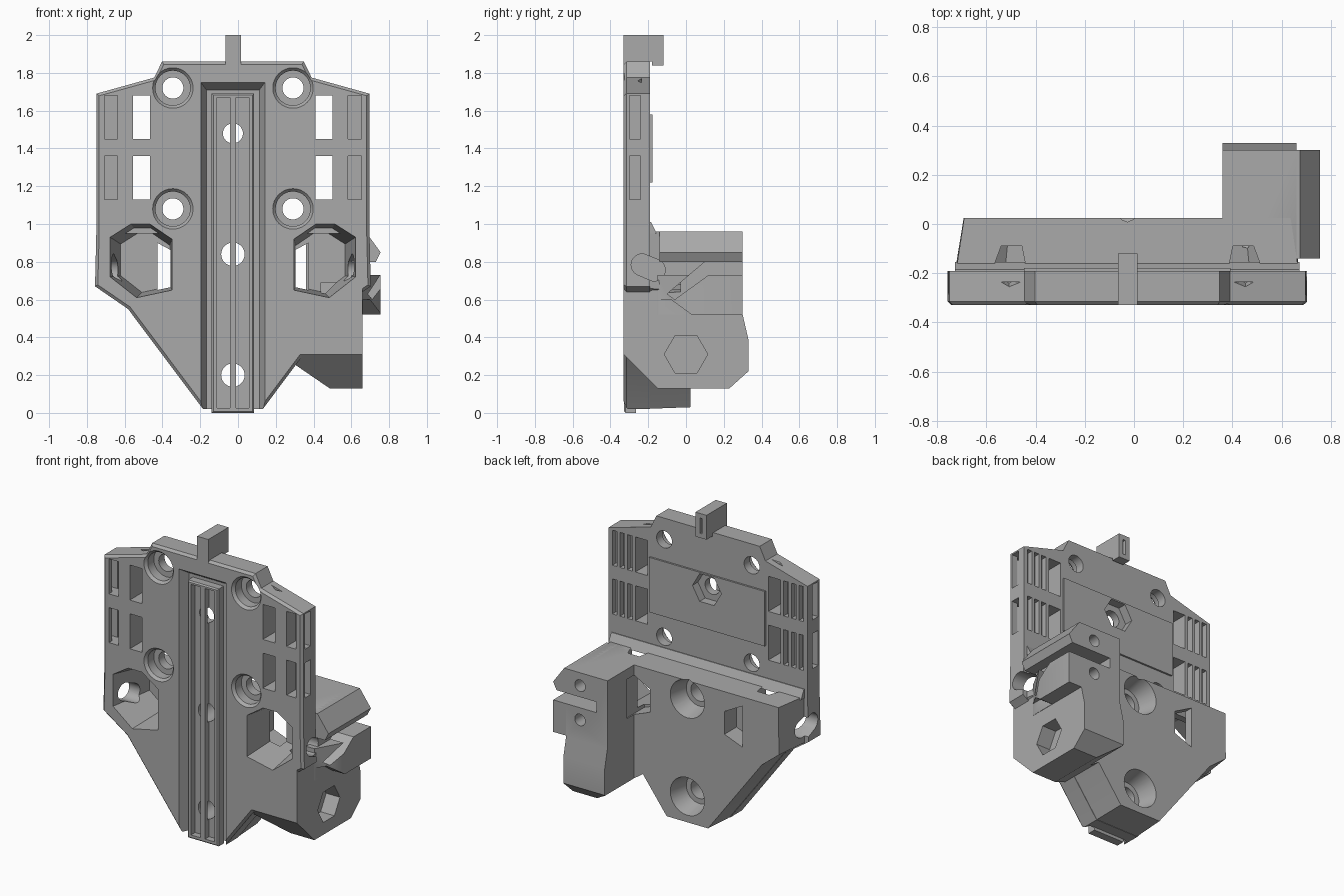
import bpy
import bmesh
from math import cos, sin, pi, radians

CX = -0.027            # mirror line of the bracket
FRONT, BACK = -0.33, -0.19

cube = bpy.data.objects.get("Cube")
if cube:
    bpy.data.objects.remove(cube)

grey = bpy.data.materials.new("plain grey")
grey.use_nodes = True
grey.diffuse_color = (0.4, 0.4, 0.4, 1)
grey.node_tree.nodes["Principled BSDF"].inputs["Base Color"].default_value = (0.4, 0.4, 0.4, 1)


def place(axis, p, d):
    return {"x": (d, p[0], p[1]), "y": (p[0], d, p[1]), "z": (p[0], p[1], d)}[axis]


def loft(name, axis, ring_a, a, ring_b, b, bevel=0.0):
    """Solid between two outlines; bevel softens the rim of the first one."""
    bm = bmesh.new()
    va = [bm.verts.new(place(axis, p, a)) for p in ring_a]
    vb = [bm.verts.new(place(axis, p, b)) for p in ring_b]
    cap = bm.faces.new(va)
    bm.faces.new(vb[::-1])
    n = len(va)
    for i in range(n):
        j = (i + 1) % n
        bm.faces.new((va[j], va[i], vb[i], vb[j]))
    bmesh.ops.recalc_face_normals(bm, faces=bm.faces)
    if bevel:
        bmesh.ops.bevel(bm, geom=list(cap.edges), offset=bevel, segments=1, affect="EDGES")
    mesh = bpy.data.meshes.new(name)
    bm.to_mesh(mesh)
    bm.free()
    mesh.materials.append(grey)
    ob = bpy.data.objects.new(name, mesh)
    bpy.context.collection.objects.link(ob)
    return ob


def prism(name, axis, ring, a, b, bevel=0.0):
    return loft(name, axis, ring, a, ring, b, bevel)


def rect(x0, x1, z0, z1):
    return [(x0, z0), (x1, z0), (x1, z1), (x0, z1)]


def circle(x, z, r, n=32):
    return [(x + r * cos(2 * pi * i / n), z + r * sin(2 * pi * i / n)) for i in range(n)]


def side(ring, s):
    return [(CX + s * u, z) for u, z in ring]


def both(ring):
    return side(ring, 1) + side(ring, -1)[::-1]


def cut(ob, cutters):
    for c in cutters:
        m = ob.modifiers.new("cut", "BOOLEAN")
        m.operation, m.solver, m.object = "DIFFERENCE", "EXACT", c
    deps = bpy.context.evaluated_depsgraph_get()
    mesh = bpy.data.meshes.new_from_object(ob.evaluated_get(deps))
    ob.modifiers.clear()
    ob.data = mesh


# --- Solid parts ---------------------------------------------------------
outline = [(0.158, 0.02), (0.555, 0.55), (0.73, 0.67), (0.723, 0.96),
           (0.723, 1.69), (0.417, 1.775), (0.375, 1.86)]
plate = prism("back_plate", "y", both(outline), FRONT, BACK, 0.015)

low_front = [(0.158, 0.02), (0.555, 0.55), (0.71, 0.66), (0.705, 0.96)]
low_back = [(0.15, 0.03), (0.54, 0.55), (0.665, 0.65), (0.663, 0.96)]
housing = loft("lower_housing", "y", both(low_front), -0.25, both(low_back), 0.025)
fillet = prism("ledge_fillet", "x", [(-0.2, 0.95), (-0.155, 0.95), (-0.185, 1.01), (-0.2, 1.01)],
               CX - 0.7, CX + 0.7)
panel = prism("rear_panel", "y", rect(CX - 0.42, CX + 0.42, 1.22, 1.58), -0.2, -0.178)

block_side = [(FRONT, 0.31), (-0.15, 0.13), (0.23, 0.13), (0.33, 0.22), (0.33, 0.39),
              (0.3, 0.52), (0.3, 0.96), (-0.2, 0.96), (FRONT, 0.9)]
block = prism("clamp_block", "x", block_side, 0.28, 0.66)
upper_jaw = prism("upper_jaw", "y", [(0.6, 0.96), (0.675, 0.96), (0.755, 0.85), (0.73, 0.8), (0.6, 0.8)],
                  -0.14, 0.3)
jaw_plan = [(0.6, -0.15), (0.66, -0.15), (0.755, 0.02), (0.755, 0.3), (0.6, 0.3)]
lower_jaw = prism("lower_jaw", "z", jaw_plan, 0.52, 0.73)

tab = prism("top_tab", "x", [(FRONT, 1.8), (BACK, 1.8), (BACK, 1.86), (-0.18, 1.86), (-0.18, 1.84),
                             (-0.12, 1.84), (-0.12, 2.0), (FRONT, 2.0)], -0.065, 0.015)
rail = prism("centre_rail", "y", rect(CX - 0.112, CX + 0.112, 0.0, 1.69), -0.327, -0.265, 0.008)

# --- Cutters -------------------------------------------------------------
plate_cuts, low_cuts, block_cuts, rail_cuts, panel_cuts = [], [], [], [], []

# tapered centre groove
groove = loft("cutter", "y", rect(CX - 0.17, CX + 0.17, -0.1, 1.75), FRONT - 0.001,
              rect(CX - 0.14, CX + 0.14, -0.1, 1.71), -0.27)
plate_cuts.append(groove)

# channels either side of the rail web, and the rounded bolt holes behind them
for s in (-1, 1):
    rail_cuts.append(prism("cutter", "y", side(rect(0.016, 0.085, 0.025, 1.67), s), -0.4, -0.285))
for z, r in ((1.48, 0.053), (0.84, 0.062), (0.2, 0.062)):
    bolt = prism("cutter", "y", circle(CX, z, r), -0.3, 0.2)
    for group in (plate_cuts, low_cuts, panel_cuts, rail_cuts):
        group.append(bolt)
for z in (0.84, 0.2):
    low_cuts.append(loft("cutter", "y", circle(CX, z, 0.125), 0.03, circle(CX, z, 0.095), -0.1))
hexagon = prism("cutter", "y", circle(CX, 1.48, 0.105, 6), -0.235, 0.0)
plate_cuts.append(hexagon)
panel_cuts.append(hexagon)

pocket = [(0.54, 1.0), (0.44, 1.0), (0.323, 0.92), (0.323, 0.65), (0.51, 0.61), (0.65, 0.72), (0.65, 0.93)]
pocket_in = [(0.37 + (u - 0.37) * 0.8, 0.75 + (z - 0.75) * 0.8) for u, z in pocket]
window = [(0.27, 0.68), (0.27, 0.83), (0.4, 0.9), (0.4, 0.63)]

for s in (-1, 1):
    # counterbored screw holes
    for z in (1.72, 1.08):
        hole = circle(CX + s * 0.318, z, 0.056)
        wide = circle(CX + s * 0.318, z, 0.092)
        plate_cuts.append(prism("cutter", "y", hole, -0.4, 0.0))
        plate_cuts.append(prism("cutter", "y", wide, -0.4, -0.25))
        plate_cuts.append(loft("cutter", "y", circle(CX + s * 0.318, z, 0.108), FRONT - 0.001, wide, -0.312))
    # strap windows, side openings and rear slots in two rows
    for z0, z1 in ((1.45, 1.68), (1.13, 1.36)):
        plate_cuts.append(prism("cutter", "y", side(rect(0.438, 0.528, z0, z1), s), -0.4, 0.0))
        plate_cuts.append(prism("cutter", "y", side(rect(0.61, 0.68, z0, z1), s), -0.4, -0.235))
        plate_cuts.append(prism("cutter", "x", rect(-0.3, -0.24, z0, z1), CX + s * 0.64, CX + s * 0.8))
        for u0, u1 in ((0.55, 0.585), (0.605, 0.64), (0.66, 0.695)):
            plate_cuts.append(prism("cutter", "y", side(rect(u0, u1, z0, z1), s), -0.228, 0.0))
    # faceted pockets with rear windows
    front_pocket = loft("cutter", "y", side(pocket, s), FRONT - 0.001, side(pocket_in, s), -0.03)
    rear_window = prism("cutter", "y", side(window, s), -0.1, 0.1)
    # slanted slot through the side wall
    slot = [(-0.2 + y * cos(0.4) + z * sin(0.4), 0.77 - y * sin(0.4) + z * cos(0.4))
            for y, z in [(p[0] + (0.035 if p[0] > 0 else -0.035), p[1]) for p in circle(0, 0, 0.058)]]
    side_slot = prism("cutter", "x", slot, CX + s * 0.55, CX + s * 0.85)
    for group in (plate_cuts, low_cuts) + ((block_cuts,) if s > 0 else ()):
        group += [front_pocket, rear_window, side_slot]

# clamp slit, nut pocket, screw holes and trimmed inner corner
slit = prism("cutter", "x", [(0.36, 0.8), (0.36, 0.73), (0.12, 0.73), (-0.06, 0.6), (-0.1, 0.63), (0.1, 0.8)],
             0.44, 0.9)
jaw_screws = [prism("cutter", "y", circle(0.56, z, 0.038), 0.12, 0.4) for z in (0.875, 0.65)]
nut = prism("cutter", "x", circle(0.0, 0.31, 0.115, 6), 0.56, 0.8)
inner = prism("cutter", "y", rect(0.2, 0.36, 0.0, 1.1), 0.025, 0.5)
corner = prism("cutter", "y", [(0.2, 0.325), (0.485, 0.13), (0.485, 0.0), (0.2, 0.0)], -0.5, 0.5)
block_cuts += [slit, nut, inner, corner] + jaw_screws
low_cuts.append(slit)
ramp = prism("cutter", "x", [(0.03, 0.52), (-0.08, 0.6), (-0.3, 0.6), (-0.3, 0.4), (0.03, 0.4)], 0.662, 0.9)
tab_slot = prism("cutter", "x", rect(-0.2, -0.1, 1.87, 1.97), -0.033, -0.017)
# triangular notches on the shoulders
for s in (-1, 1):
    plate_cuts.append(loft("cutter", "z", side([(0.4, -0.235), (0.56, -0.235), (0.48, -0.275)], s), 1.82,
                           side([(0.47, -0.235), (0.49, -0.235), (0.48, -0.24)], s), 1.71))

# --- Apply the cuts ------------------------------------------------------
cut(plate, plate_cuts)
cut(housing, low_cuts)
cut(panel, panel_cuts)
cut(block, block_cuts)
cut(upper_jaw, [slit])
cut(lower_jaw, [slit, ramp])
cut(rail, rail_cuts)
cut(tab, [tab_slot])

for ob in [o for o in bpy.context.collection.objects if o.name.startswith("cutter")]:
    bpy.data.objects.remove(ob)

for ob in (plate, housing, fillet, panel, block, upper_jaw, lower_jaw, tab, rail):
    bpy.ops.object.select_all(action="DESELECT")
    ob.select_set(True)
    bpy.context.view_layer.objects.active = ob
    bpy.ops.object.shade_smooth_by_angle(angle=radians(30))
